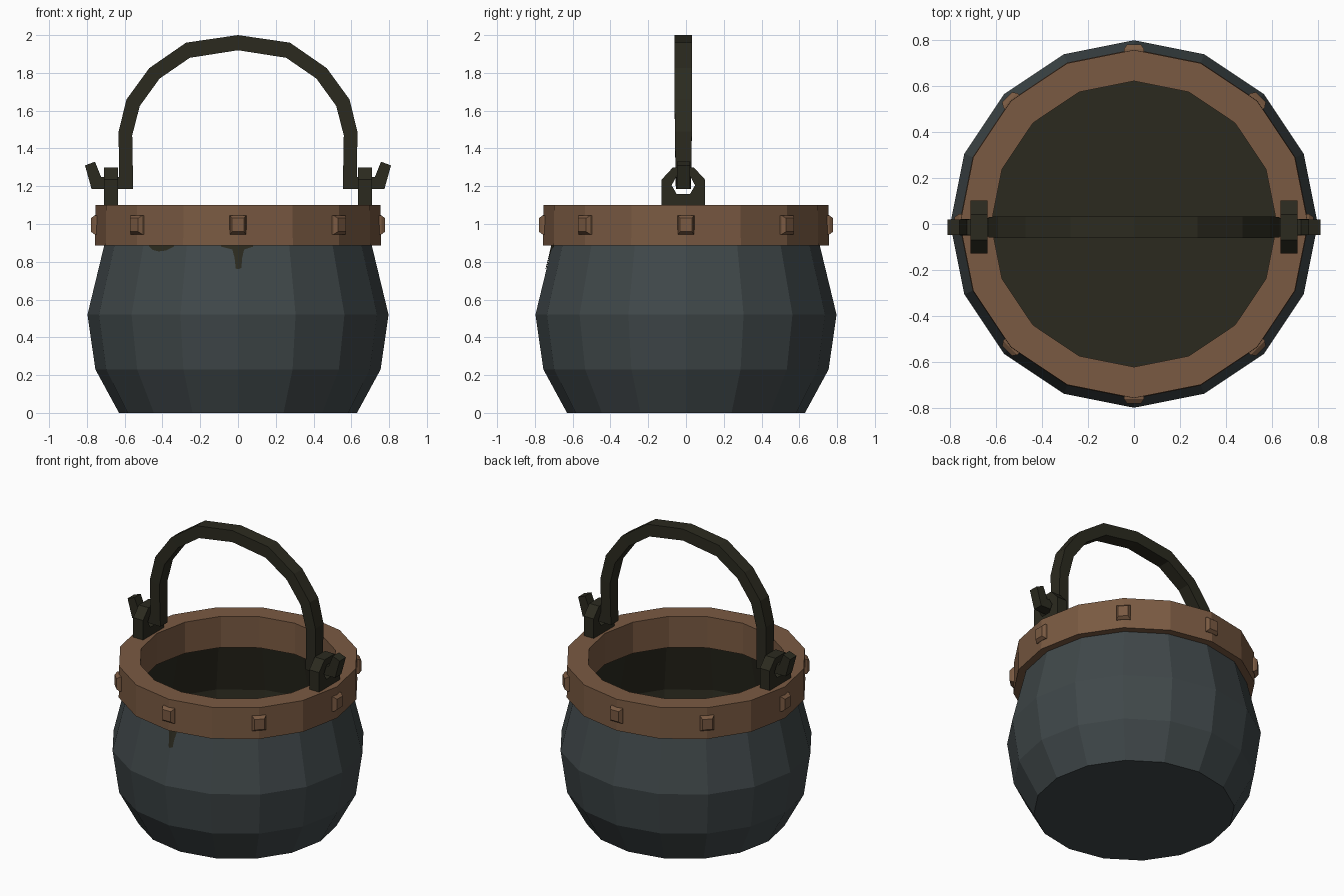
import bpy, bmesh, math
from mathutils import Vector, Matrix

if "Cube" in bpy.data.objects:
    bpy.data.objects.remove(bpy.data.objects["Cube"])

N = 16       # sides of the pot
CY = -0.014  # slight offset of the handle parts

def lin(c):
    c /= 255
    return c / 12.92 if c <= 0.04045 else ((c + 0.055) / 1.055) ** 2.4

def mat(name, r, g, b):
    m = bpy.data.materials.new(name)
    m.diffuse_color = (lin(r), lin(g), lin(b), 1)
    m.use_nodes = True
    m.node_tree.nodes["Principled BSDF"].inputs["Base Color"].default_value = m.diffuse_color
    return m

IRON = mat("blue grey iron", 64, 72, 74)
COPPER = mat("copper brown", 122, 90, 66)
DARK = mat("dark olive", 43, 42, 31)

def make(name, bm, *mats, fix=True):
    if fix:
        bmesh.ops.recalc_face_normals(bm, faces=bm.faces)
    me = bpy.data.meshes.new(name)
    bm.to_mesh(me)
    bm.free()
    for m in mats:
        me.materials.append(m)
    ob = bpy.data.objects.new(name, me)
    bpy.context.collection.objects.link(ob)
    return ob

def lathe(profile, closed):
    """Spin (radius, z) points; returns bmesh and face strips per profile segment."""
    bm = bmesh.new()
    rings = [[bm.verts.new((r * math.cos(2 * math.pi * i / N), r * math.sin(2 * math.pi * i / N), z))
              for i in range(N)] for r, z in profile]
    strips = []
    for k in range(len(rings) if closed else len(rings) - 1):
        a, b = rings[k], rings[(k + 1) % len(rings)]
        strips.append([bm.faces.new((a[i], a[(i + 1) % N], b[(i + 1) % N], b[i])) for i in range(N)])
    if not closed:
        strips.append([bm.faces.new(rings[0]), bm.faces.new(rings[-1])])
    return bm, strips

# pot: outer wall, lip, then thin dark inner wall and floor
outer = [(0.63, 0), (0.755, 0.23), (0.797, 0.52), (0.705, 0.9)]
inner = [(0.69, 0.9), (0.782, 0.52), (0.74, 0.235), (0.622, 0.015)]
bm, strips = lathe(outer + inner, False)
for k in (4, 5, 6):
    for f in strips[k]:
        f.material_index = 1
strips[-1][1].material_index = 1
make("pot", bm, IRON, DARK)

# rim band
bm, _ = lathe([(0.758, 0.885), (0.755, 1.1), (0.62, 1.1), (0.62, 0.885)], True)
make("rim_band", bm, COPPER)

# rivets: tapered blocks on every second corner of the band
bm = bmesh.new()
for i in range(8):
    rot = Matrix.Rotation(i * math.pi / 4, 4, 'Z')
    loops = [[bm.verts.new(rot @ Vector((r, sy * w, 0.995 + sz * h)))
              for sy, sz in ((-1, -1), (1, -1), (1, 1), (-1, 1))]
             for r, w, h in ((0.725, 0.045, 0.052), (0.76, 0.043, 0.05), (0.778, 0.031, 0.036))]
    for a, b in zip(loops, loops[1:]):
        for j in range(4):
            bm.faces.new((a[j], a[(j + 1) % 4], b[(j + 1) % 4], b[j]))
    bm.faces.new(loops[0])
    bm.faces.new(loops[-1])
make("rivets", bm, COPPER)

# lugs: chamfered plates with an eye for the handle
plate = [(0.115, 1.09), (0.115, 1.235), (0.055, 1.3), (-0.055, 1.3), (-0.115, 1.235), (-0.115, 1.09)]
eye = [(0.035, 1.158), (0.062, 1.205), (0.035, 1.255), (-0.035, 1.255), (-0.062, 1.205), (-0.035, 1.158)]
for side, name in ((-1, "left_lug"), (1, "right_lug")):
    bm = bmesh.new()
    L = [[bm.verts.new((side * x, CY + y, z)) for y, z in pts]
         for x, pts in ((0.635, plate), (0.71, plate), (0.71, eye), (0.635, eye))]
    for k in range(4):
        a, b = L[k], L[(k + 1) % 4]
        for j in range(6):
            bm.faces.new((a[j], a[(j + 1) % 6], b[(j + 1) % 6], b[j]))
    make(name, bm, DARK)

# handle: half path as (inner side, outer side, half width), mirrored
half = [((-0.81, 1.31), (-0.757, 1.33), 0.034), ((-0.775, 1.185), (-0.725, 1.25), 0.034),
        ((-0.555, 1.185), (-0.63, 1.25), 0.04), ((-0.56, 1.47), (-0.632, 1.49), 0.045),
        ((-0.52, 1.625), (-0.59, 1.66), 0.046), ((-0.415, 1.77), (-0.47, 1.825), 0.046),
        ((-0.255, 1.88), (-0.275, 1.96), 0.047), ((0, 1.92), (0, 2.0), 0.047)]
path = half + [((-a[0], a[1]), (-b[0], b[1]), w) for a, b, w in reversed(half[:-1])]
bm = bmesh.new()
sec = [[bm.verts.new((p[0], CY + s * w, p[1])) for p, s in ((a, -1), (b, -1), (b, 1), (a, 1))]
       for a, b, w in path]
for a, b in zip(sec, sec[1:]):
    for j in range(4):
        bm.faces.new((a[j], a[(j + 1) % 4], b[(j + 1) % 4], b[j]))
bm.faces.new(sec[0])
bm.faces.new(sec[-1])
make("handle", bm, DARK)

# drips: thin dark strips that follow the front wall below the band
def wall(x, z):
    r = 0.797 - 0.092 * (z - 0.52) / 0.38
    ap = r * math.cos(math.pi / N)
    angs = [math.pi * (2 * k + 1) / N for k in range(1, N // 2 - 1)]
    return -min((ap - x * math.cos(t)) / math.sin(t) for t in angs) - 0.005

drips = [[(-0.47, 0.88), (-0.45, 0.862), (-0.42, 0.855), (-0.38, 0.86), (-0.34, 0.88)],
         [(-0.09, 0.88), (-0.03, 0.865), (-0.018, 0.82), (-0.012, 0.765), (0, 0.76),
          (0.018, 0.768), (0.022, 0.82), (0.032, 0.865), (0.08, 0.88)]]
bm = bmesh.new()
for pts in drips:
    cols = [[bm.verts.new((x, wall(x, h), h)) for h in (z, 0.895)] for x, z in pts]
    for a, b in zip(cols, cols[1:]):
        bm.faces.new((a[0], b[0], b[1], a[1]))
make("drips", bm, DARK, fix=False)
